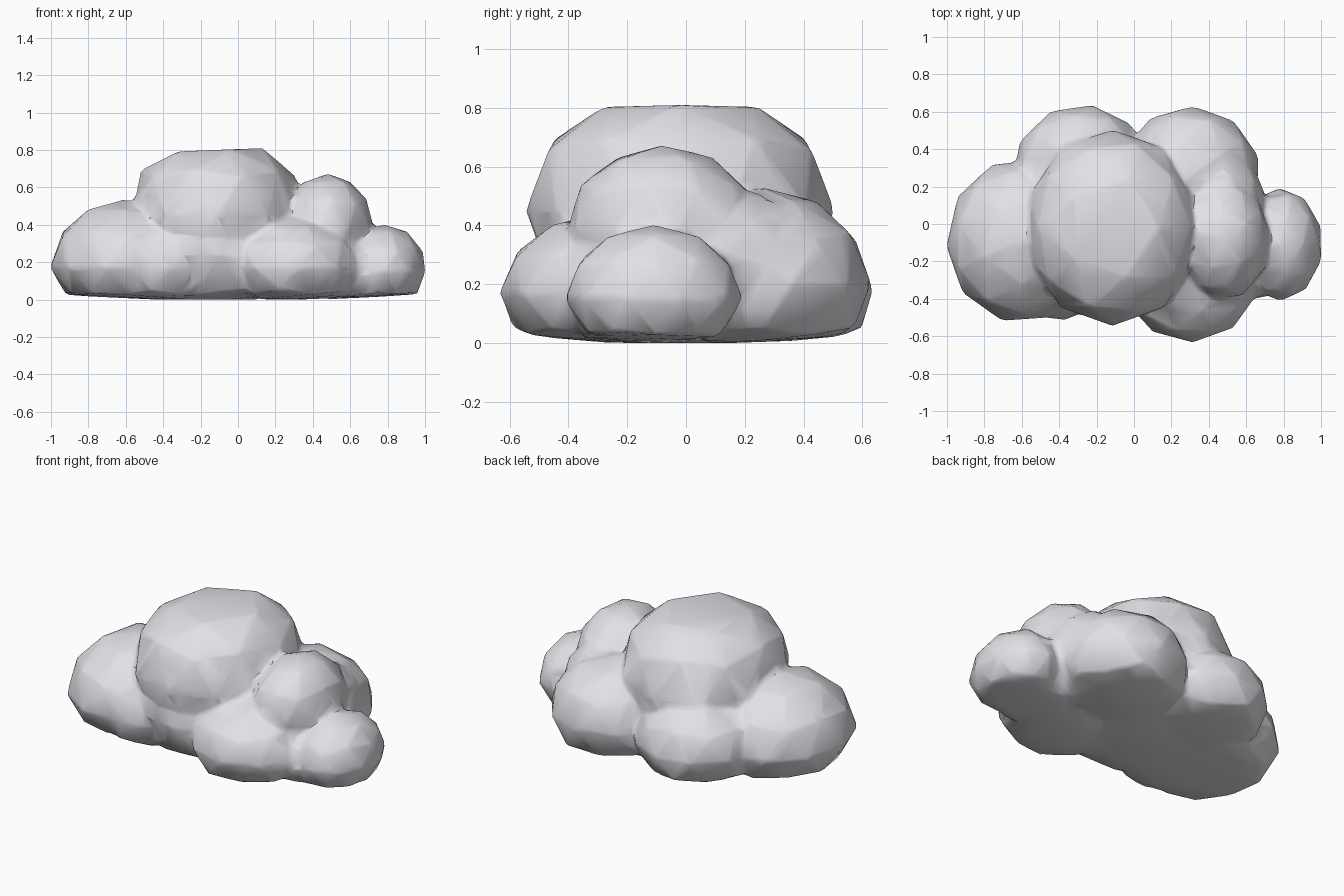
import bpy
import bmesh
from mathutils import Matrix, Vector

if "Cube" in bpy.data.objects:
    bpy.data.objects.remove(bpy.data.objects["Cube"])

# Cloud colour
grey = bpy.data.materials.new("cloud_grey")
grey.use_nodes = True
tone = (0.8, 0.8, 0.85, 1)
grey.diffuse_color = tone
grey.node_tree.nodes["Principled BSDF"].inputs["Base Color"].default_value = tone

# Puffs: centre, radii, turn
puffs = [
    ((-0.115, -0.02, 0.45), (0.46, 0.51, 0.45), 0),       # crown
    ((-0.61, -0.09, 0.17), (0.385, 0.43, 0.355), 1.01),   # right end
    ((-0.42, -0.22, 0.17), (0.34, 0.29, 0.27), 1.4),      # right front fill
    ((-0.28, 0.28, 0.18), (0.36, 0.35, 0.29), 2.35),      # right back
    ((0.30, 0.26, 0.20), (0.37, 0.36, 0.32), 3.11),       # left back
    ((0.30, -0.28, 0.17), (0.36, 0.345, 0.265), 3.81),    # left front
    ((0.48, -0.08, 0.39), (0.24, 0.32, 0.275), 4.2),      # left shoulder
    ((0.45, 0.09, 0.27), (0.25, 0.33, 0.27), 4.9),        # left core
    ((0.60, -0.14, 0.13), (0.27, 0.27, 0.22), 5.6),       # left fill
    ((0.78, -0.11, 0.15), (0.225, 0.295, 0.245), 6.3),    # left end
    ((-0.13, -0.06, 0.24), (0.46, 0.46, 0.40), 0.7),      # core
]

bm = bmesh.new()
for centre, radii, turn in puffs:
    place = (Matrix.Translation(centre) @ Matrix.Diagonal((*radii, 1))
             @ Matrix.Rotation(turn, 4, 'Z'))
    ball = bmesh.ops.create_icosphere(bm, subdivisions=2, radius=1.03, matrix=place)
    # Flattened crown, drawn-in underside and slightly bowed base
    for v in ball["verts"]:
        v.co.z = min(v.co.z, 0.805 + 0.04 * v.co.x)
        if v.co.z < 0.04:
            mid = Vector((centre[0], centre[1], v.co.z))
            v.co = mid.lerp(v.co, 0.9)
        spread = (v.co.x / 0.95) ** 2 + (v.co.y / 0.58) ** 2
        v.co.z = max(v.co.z, 0.035 * max(0, spread - 0.2))
mesh = bpy.data.meshes.new("cloud")
bm.to_mesh(mesh)
bm.free()
cloud = bpy.data.objects.new("cloud", mesh)
bpy.context.collection.objects.link(cloud)
bpy.context.view_layer.objects.active = cloud
cloud.select_set(True)

# Fuse the puffs, soften the seams and reduce to broad facets
fuse = cloud.modifiers.new("fuse", 'REMESH')
fuse.mode = 'VOXEL'
fuse.voxel_size = 0.018
soften = cloud.modifiers.new("soften", 'SMOOTH')
soften.factor = 0.5
soften.iterations = 3
reduce = cloud.modifiers.new("reduce", 'DECIMATE')
reduce.ratio = 0.04
for name in [m.name for m in cloud.modifiers]:
    bpy.ops.object.modifier_apply(modifier=name)

mesh.materials.clear()
mesh.materials.append(grey)
bpy.ops.object.shade_smooth_by_angle(angle=0.75)
